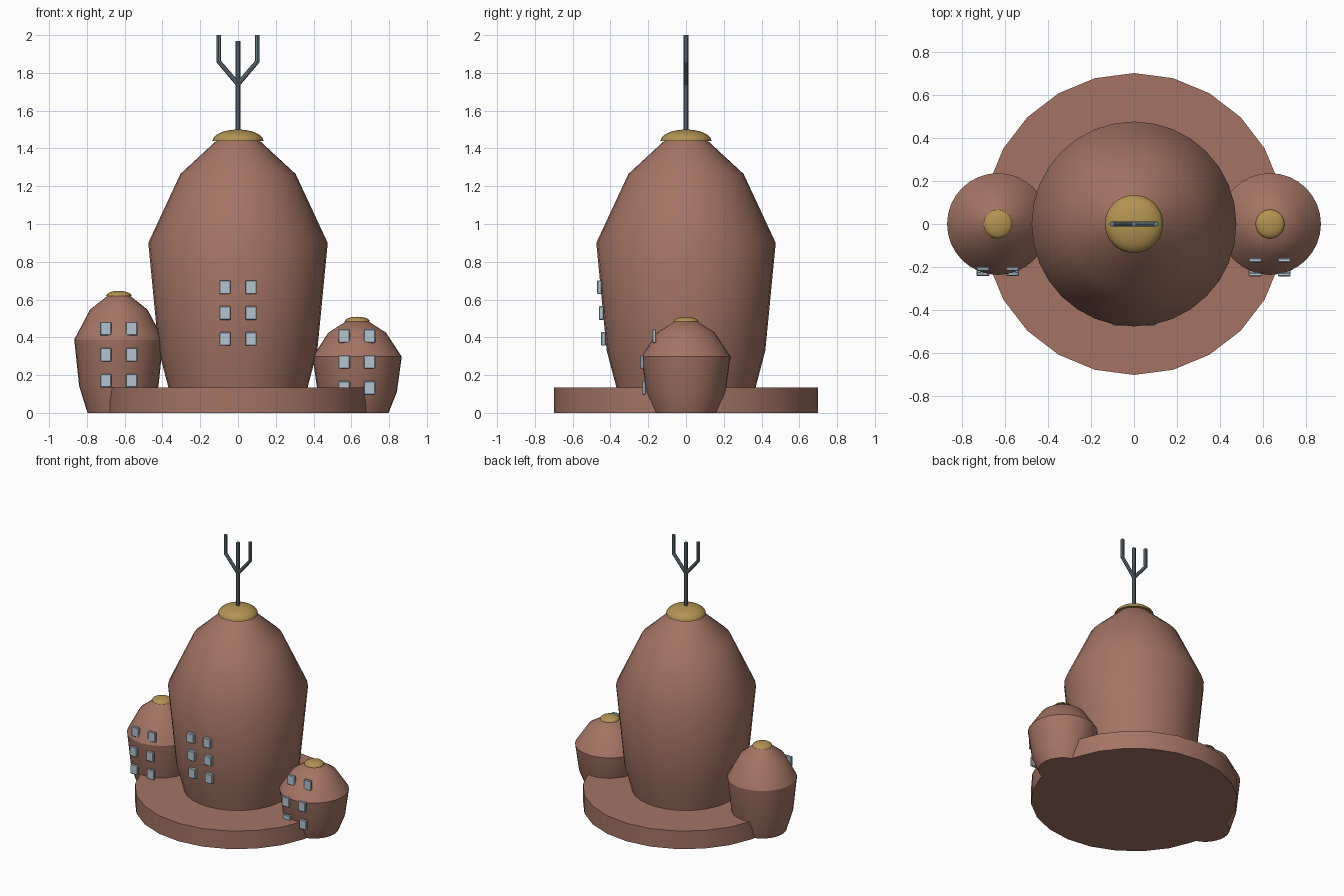
import bpy, bmesh, math
from mathutils import Matrix

if "Cube" in bpy.data.objects:
    bpy.data.objects.remove(bpy.data.objects["Cube"])


def material(name, rgb):
    m = bpy.data.materials.new(name)
    m.diffuse_color = (*rgb, 1)
    m.use_nodes = True
    m.node_tree.nodes["Principled BSDF"].inputs["Base Color"].default_value = m.diffuse_color
    return m


CLAY = material("clay brown", (0.37, 0.175, 0.127))
GOLD = material("dull gold", (0.45, 0.29, 0.085))
GLASS = material("pale blue window", (0.45, 0.55, 0.64))
METAL = material("grey metal", (0.14, 0.19, 0.22))


def finish(obj, mat, angle=33):
    obj.data.materials.clear()
    obj.data.materials.append(mat)
    bpy.ops.object.select_all(action='DESELECT')
    obj.select_set(True)
    bpy.context.view_layer.objects.active = obj
    bpy.ops.object.shade_smooth_by_angle(angle=math.radians(angle))


def add_mesh(name, bm, mat):
    bmesh.ops.recalc_face_normals(bm, faces=bm.faces)
    me = bpy.data.meshes.new(name)
    bm.to_mesh(me)
    bm.free()
    obj = bpy.data.objects.new(name, me)
    bpy.context.collection.objects.link(obj)
    finish(obj, mat)
    return obj


def lathe(name, profile, x, mat, sides):
    """Closed turned solid from (radius, z) points; radius 0 makes a pole."""
    bm = bmesh.new()
    rings = []
    for r, z in profile:
        if r == 0:
            rings.append([bm.verts.new((x, 0, z))])
            continue
        angles = [math.tau * i / sides for i in range(sides)]
        rings.append([bm.verts.new((x + r * math.cos(a), r * math.sin(a), z)) for a in angles])
    for lo, hi in zip(rings, rings[1:]):
        for i in range(sides):
            j = (i + 1) % sides
            if len(hi) == 1:
                bm.faces.new((lo[i], lo[j], hi[0]))
            else:
                bm.faces.new((lo[i], lo[j], hi[j], hi[i]))
    bm.faces.new(rings[0][::-1])
    if len(rings[-1]) > 1:
        bm.faces.new(rings[-1])
    return add_mesh(name, bm, mat)


def dome(name, x, z, radius, height):
    steps = [math.pi / 2 * i / 8 for i in range(8)]
    profile = [(radius * math.cos(a), z + height * math.sin(a)) for a in steps]
    lathe(name, profile + [(0, z + height)], x, GOLD, 32)


def windows(name, columns, rows, depth):
    """Grid of small bevelled panes; rows are (y, z) pairs."""
    bm = bmesh.new()
    for x in columns:
        for y, z in rows:
            m = Matrix.Translation((x, y, z)) @ Matrix.Diagonal((0.06, depth, 0.072, 1))
            bmesh.ops.create_cube(bm, size=1, matrix=m)
    bmesh.ops.bevel(bm, geom=bm.edges[:], offset=0.004, segments=1, affect='EDGES')
    add_mesh(name, bm, GLASS)


def rod(name, paths, radius):
    cu = bpy.data.curves.new(name, 'CURVE')
    cu.dimensions = '3D'
    cu.bevel_depth = radius
    cu.bevel_resolution = 2
    cu.use_fill_caps = True
    for pts in paths:
        sp = cu.splines.new('POLY')
        sp.points.add(len(pts) - 1)
        for p, (x, z) in zip(sp.points, pts):
            p.co = (x, 0, z, 1)
    obj = bpy.data.objects.new(name, cu)
    bpy.context.collection.objects.link(obj)
    bpy.ops.object.select_all(action='DESELECT')
    obj.select_set(True)
    bpy.context.view_layer.objects.active = obj
    bpy.ops.object.convert(target='MESH')
    finish(bpy.context.view_layer.objects.active, METAL)


# Round plinth
lathe("plinth", [(0.70, 0), (0.70, 0.135)], 0, CLAY, 24)

# Bulging towers
lathe("main_tower", [(0.333, 0), (0.42, 0.33), (0.475, 0.9), (0.305, 1.265), (0.11, 1.445)], 0, CLAY, 32)
lathe("left_tower", [(0.166, 0), (0.21, 0.142), (0.236, 0.388), (0.152, 0.547), (0.057, 0.622)], -0.631, CLAY, 32)
lathe("right_tower", [(0.166, 0), (0.21, 0.11), (0.236, 0.298), (0.152, 0.425), (0.057, 0.486)], 0.631, CLAY, 32)

# Gold caps
dome("main_cap", 0, 1.44, 0.135, 0.06)
dome("left_cap", -0.631, 0.62, 0.067, 0.026)
dome("right_cap", 0.631, 0.483, 0.067, 0.026)

# Window panes on the front
windows("main_windows", (-0.069, 0.069), ((-0.437, 0.392), (-0.448, 0.529), (-0.458, 0.665)), 0.026)
windows("left_windows", (-0.7, -0.563), ((-0.224, 0.171), (-0.232, 0.308), (-0.209, 0.446)), 0.019)
windows("right_windows", (0.562, 0.697), ((-0.222, 0.132), (-0.234, 0.27), (-0.168, 0.407)), 0.019)

# Three-pronged mast
rod("mast", [[(0, 1.47), (0, 1.97)]], 0.0125)
rod("mast_prongs", [[(0, 1.74), (s * 0.102, 1.86), (s * 0.102, 2.0)] for s in (-1, 1)], 0.0125)
